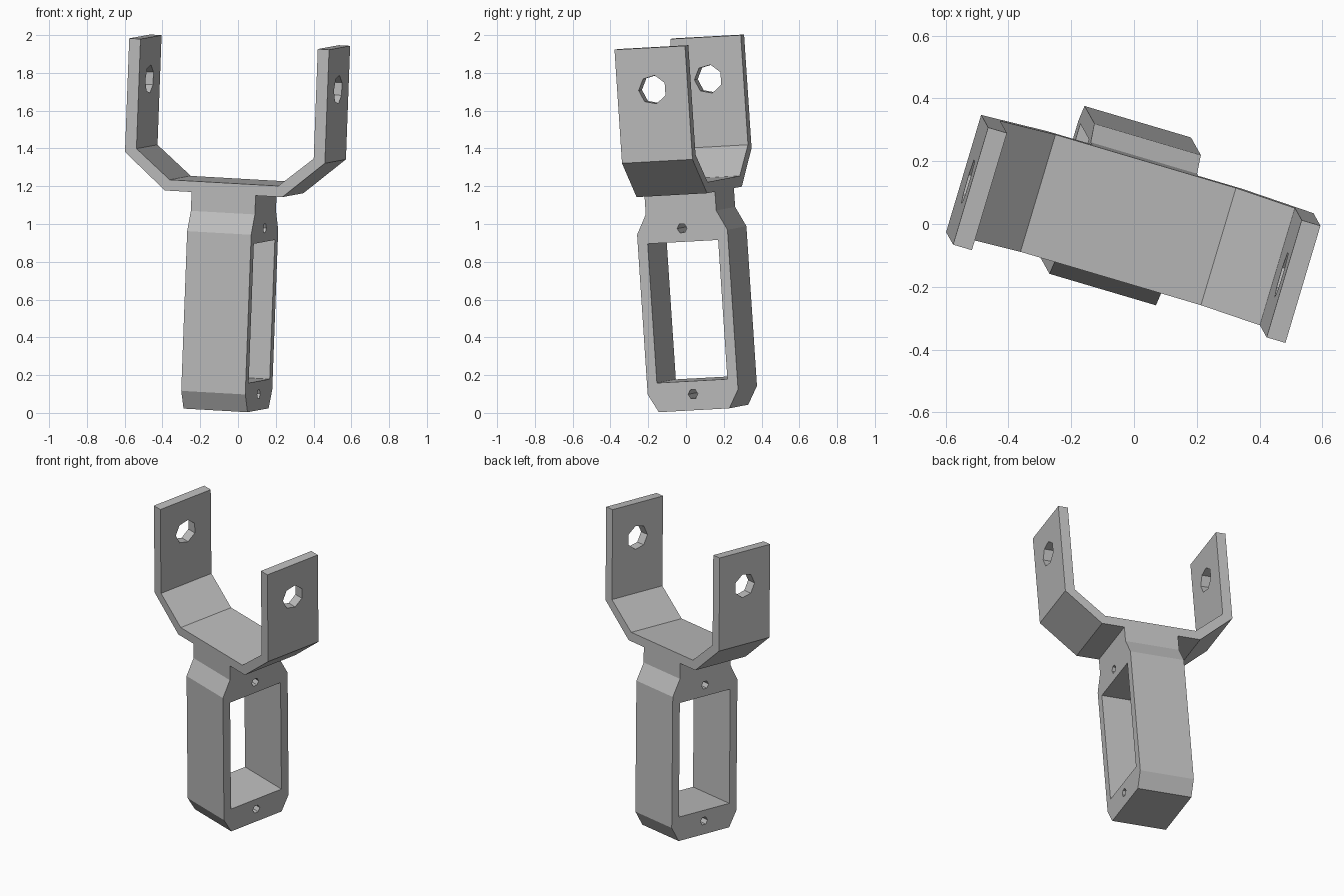
import bpy, bmesh, math
from mathutils import Matrix, Vector

cube = bpy.data.objects.get("Cube")
if cube:
    bpy.data.objects.remove(cube, do_unlink=True)

grey = bpy.data.materials.new("light_grey")
grey.use_nodes = True
colour = (0.5, 0.5, 0.5, 1)
grey.diffuse_color = colour
grey.node_tree.nodes["Principled BSDF"].inputs["Base Color"].default_value = colour

# Tilted frame of the whole bracket: side, depth and upright axes
up = Vector((0.037, -0.066, 0.997)).normalized()
side = Vector((0.957, -0.283, -0.054))
side = (side - up * side.dot(up)).normalized()
depth = up.cross(side)
FRAME = Matrix((side, depth, up)).transposed().to_4x4() @ Matrix.Translation((-0.088, 0.072, 0))

HALF_DEPTH = 0.195     # fork, neck and foot
BODY_DEPTH = 0.25
BODY_WIDTH = 0.177


def extrude_profile(bm, points, vector):
    """Prism from a closed outline, centred along the vector."""
    vector = Vector(vector)
    face = bm.faces.new([bm.verts.new(Vector(p) - vector / 2) for p in points])
    out = bmesh.ops.extrude_face_region(bm, geom=[face])
    moved = [v for v in out["geom"] if isinstance(v, bmesh.types.BMVert)]
    bmesh.ops.translate(bm, verts=moved, vec=vector)


def bore(bm, z, radius, sides, length):
    """Polygonal drill along the side axis."""
    ring = [math.pi + math.tau * i / sides for i in range(sides)]
    extrude_profile(bm, [(0, radius * math.cos(a), z + radius * math.sin(a)) for a in ring],
                    (length, 0, 0))


def make_object(name, bm):
    bmesh.ops.recalc_face_normals(bm, faces=bm.faces)
    mesh = bpy.data.meshes.new(name)
    bm.to_mesh(mesh)
    bm.free()
    mesh.materials.append(grey)
    ob = bpy.data.objects.new(name, mesh)
    ob.matrix_world = FRAME
    bpy.context.collection.objects.link(ob)
    return ob


def cut(ob, bm):
    """Subtract the cutter, then bake and discard it."""
    cutter = make_object("cutter", bm)
    cutter.hide_render = True
    mod = ob.modifiers.new("holes", "BOOLEAN")
    mod.operation, mod.solver, mod.object = "DIFFERENCE", "EXACT", cutter
    graph = bpy.context.evaluated_depsgraph_get()
    mesh = bpy.data.meshes.new_from_object(ob.evaluated_get(graph))
    ob.modifiers.clear()
    ob.data = mesh
    bpy.data.objects.remove(cutter, do_unlink=True)


# Fork: bent strap with a mirrored half outline
outer = [(0.3245, 1.165), (0.5525, 1.357), (0.5525, 1.96)]
inner = [(0.49, 1.96), (0.49, 1.378), (0.30, 1.223)]
half = outer + inner
outline = half + [(-x, z) for x, z in reversed(half)]
bm = bmesh.new()
extrude_profile(bm, [(x, 0, z) for x, z in outline], (0, 2 * HALF_DEPTH, 0))
fork = make_object("fork", bm)

# Pivot holes through both arms
bm = bmesh.new()
bore(bm, 1.737, 0.077, 7, 2)
cut(fork, bm)

# Body: chamfered block narrowing to the neck
half = [(HALF_DEPTH, 0.015), (BODY_DEPTH, 0.112), (BODY_DEPTH, 0.96),
        (HALF_DEPTH, 1.065), (HALF_DEPTH, 1.165)]
outline = half + [(-y, z) for y, z in reversed(half)]
bm = bmesh.new()
extrude_profile(bm, [(0, y, z) for y, z in outline], (2 * BODY_WIDTH, 0, 0))
body = make_object("body", bm)

# Rectangular window and the two screw holes
bm = bmesh.new()
low, high = 0.17, 0.909
window = [(-1, low), (1, low), (1, high), (-1, high)]
extrude_profile(bm, [(0, s * HALF_DEPTH, z) for s, z in window], (1, 0, 0))
for z in (0.101, 0.981):
    bore(bm, z, 0.027, 6, 1)
cut(body, bm)
